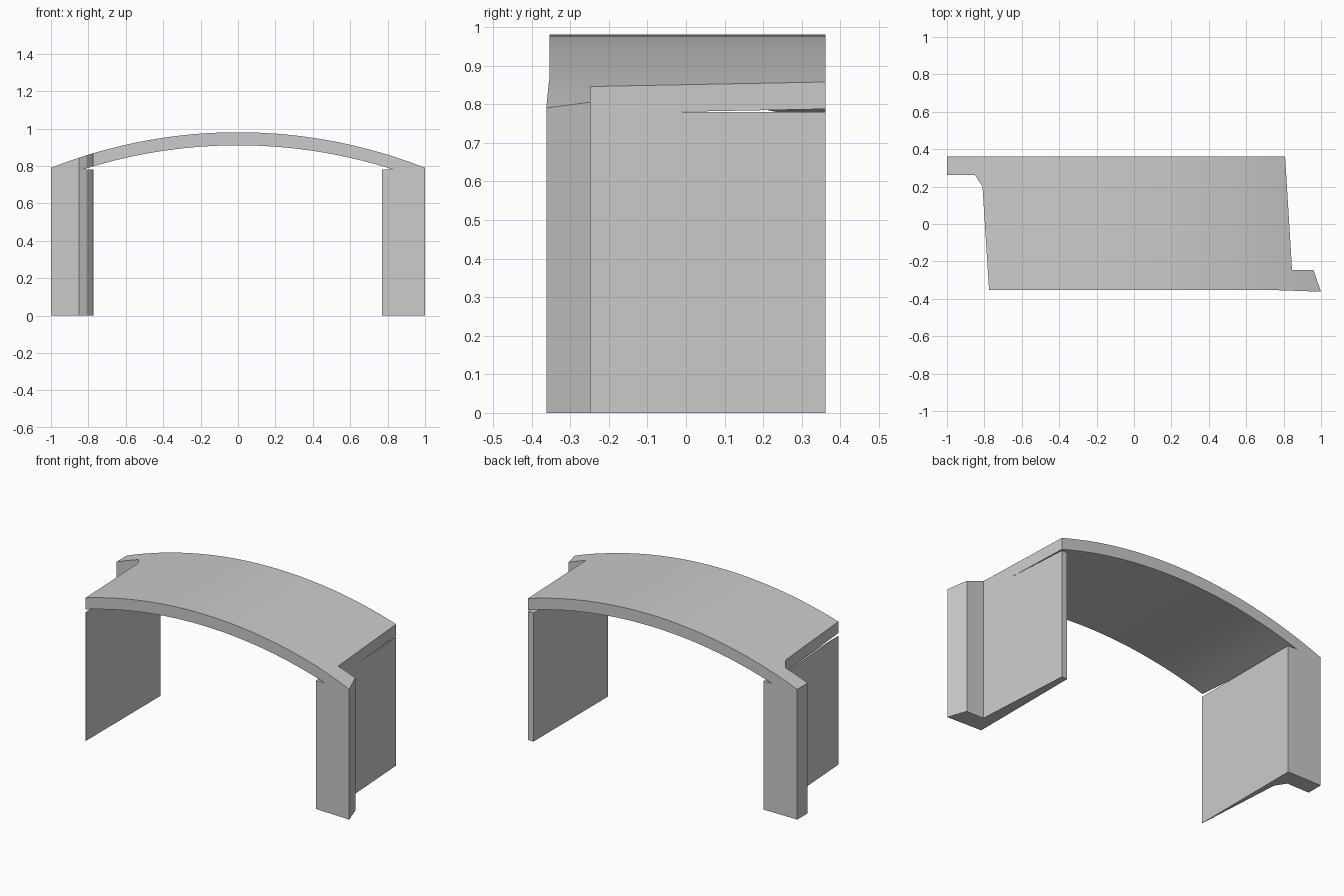
import bpy, bmesh, math
from mathutils import Vector

if "Cube" in bpy.data.objects:
    bpy.data.objects.remove(bpy.data.objects["Cube"])

RISE, TOP, THICK, LEG_H = 0.19, 0.98, 0.07, 0.78
RADIUS = (1 + RISE ** 2) / (2 * RISE)


def arc_z(x):
    return TOP - RADIUS + math.sqrt(RADIUS ** 2 - x * x)


def flat_outline(points):
    bm = bmesh.new()
    bm.faces.new([bm.verts.new((x, y, 0)) for x, y in points])
    return bm


def extrude(bm, dz):
    new = bmesh.ops.extrude_face_region(bm, geom=bm.faces[:], use_keep_orig=True)["geom"]
    for v in new:
        if isinstance(v, bmesh.types.BMVert):
            v.co.z += dz


def finish(bm, name):
    bmesh.ops.recalc_face_normals(bm, faces=bm.faces[:])
    mesh = bpy.data.meshes.new(name)
    bm.to_mesh(mesh)
    bm.free()
    obj = bpy.data.objects.new(name, mesh)
    bpy.context.collection.objects.link(obj)
    return obj


# Outer edges shared by the roof and the two walls
left_edge = [(-1, 0.362), (-1, 0.262), (-0.85, 0.262), (-0.81, 0.2), (-0.775, -0.354)]
right_edge = [(0.77, -0.354), (1, -0.362), (0.96, -0.247), (0.845, -0.247), (0.808, 0.362)]

# Curved roof: flat outline sliced along x, bent onto the arc, then thickened
bm = flat_outline(left_edge + right_edge)
slices = {round(-1 + i / 24, 4) for i in range(1, 48)}
slices |= {x for x, y in left_edge + right_edge if abs(x) < 0.99}
for x in sorted(slices):
    bmesh.ops.bisect_plane(bm, geom=bm.verts[:] + bm.edges[:] + bm.faces[:], dist=1e-5,
                           plane_co=Vector((x, 0, 0)), plane_no=Vector((1, 0, 0)))
for v in bm.verts:
    v.co.z = arc_z(v.co.x)
extrude(bm, -THICK)
roof = finish(bm, "curved_roof")

# Side walls with their corner returns
walls = {
    "left_wall": left_edge + [(-0.773, -0.354), (-0.773, 0.362)],
    "right_wall": right_edge + [(0.77, 0.362)],
}
for name, points in walls.items():
    bm = flat_outline(points)
    extrude(bm, LEG_H)
    finish(bm, name)

# Smooth the arc while keeping its corners sharp
bpy.context.view_layer.objects.active = roof
roof.select_set(True)
bpy.ops.object.shade_smooth_by_angle(angle=math.radians(20))
